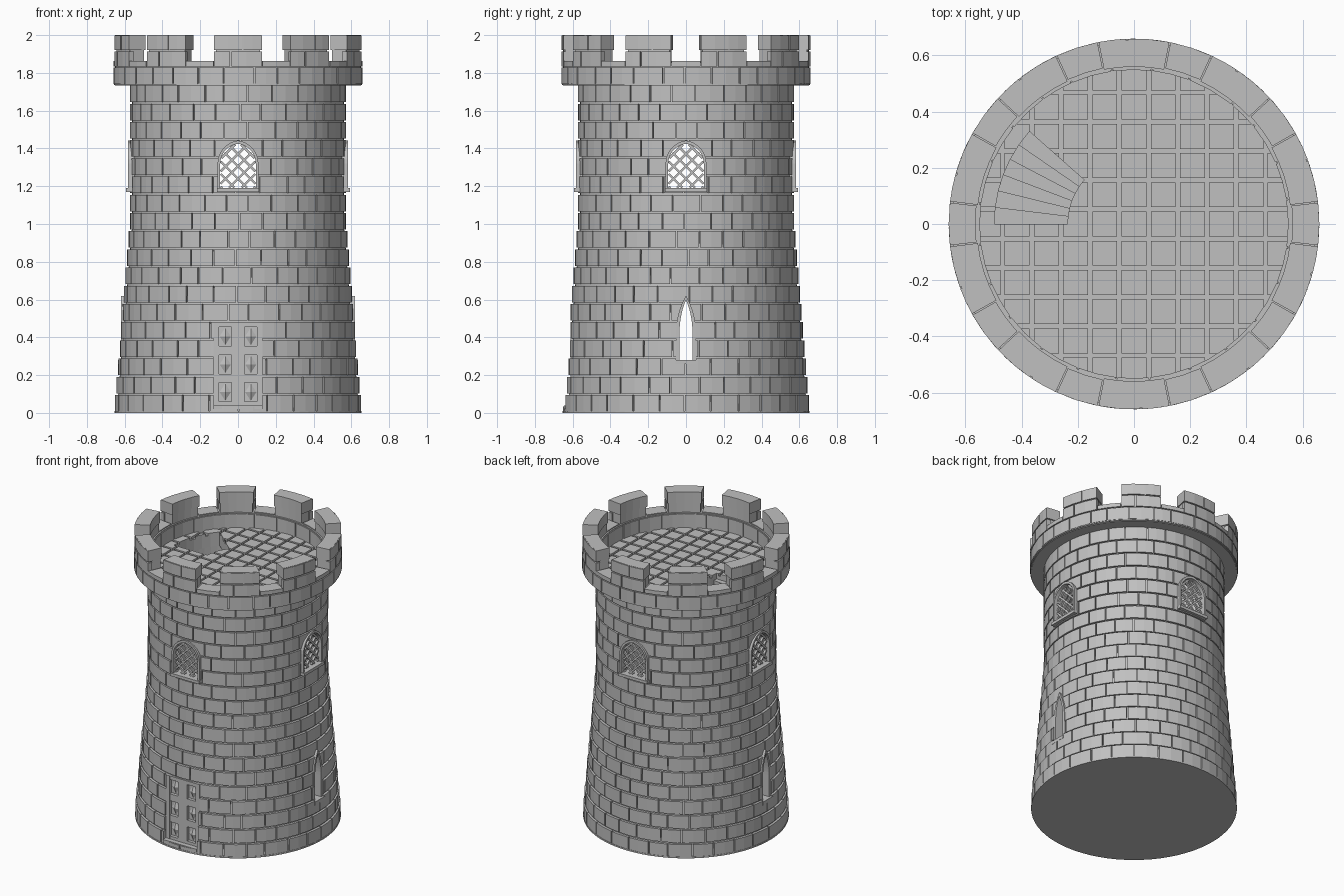
import bpy, bmesh, math, random
from mathutils import Matrix, Vector

random.seed(4)
cube = bpy.data.objects.get("Cube")
if cube:
    bpy.data.objects.remove(cube)

stone = bpy.data.materials.new("grey_stone")
stone.use_nodes = True
GREY = (0.53, 0.53, 0.53, 1)
stone.diffuse_color = GREY
stone.node_tree.nodes["Principled BSDF"].inputs["Base Color"].default_value = GREY


def finish(bm, name, turn=0):
    bmesh.ops.recalc_face_normals(bm, faces=bm.faces)
    bm.transform(Matrix.Rotation(turn, 4, 'Z'))
    mesh = bpy.data.meshes.new(name)
    bm.to_mesh(mesh)
    bm.free()
    mesh.materials.append(stone)
    obj = bpy.data.objects.new(name, mesh)
    bpy.context.collection.objects.link(obj)
    return obj


def flat(u, v, w):
    return Vector((u, v, w))


def upright(u, v, w):
    return Vector((u, w, v))


def prism(bm, outline, lo, hi, place=flat):
    a, b = ([bm.verts.new(place(u, v, w)) for u, v in outline] for w in (lo, hi))
    bm.faces.new(a)
    bm.faces.new(b)
    for i in range(len(a)):
        bm.faces.new((a[i - 1], a[i], b[i], b[i - 1]))


def box(bm, x0, x1, y0, y1, z0, z1):
    prism(bm, [(x0, y0), (x1, y0), (x1, y1), (x0, y1)], z0, z1)


def loops(bm, rings):
    """Skin a closed chain of equal vertex loops."""
    rings = [[bm.verts.new(p) for p in r] for r in rings]
    for j in range(len(rings)):
        a, b = rings[j - 1], rings[j]
        for i in range(len(a)):
            bm.faces.new((a[i - 1], a[i], b[i], b[i - 1]))


def lathe(bm, profile, n=72):
    loops(bm, [[(r * math.cos(math.tau * i / n), r * math.sin(math.tau * i / n), z)
                for i in range(n)] for r, z in profile])


def arc_block(bm, r0, r1, a0, a1, z0, z1, segs=2):
    angles = [a0 + (a1 - a0) * i / segs for i in range(segs + 1)]
    outline = [(r1 * math.cos(a), r1 * math.sin(a)) for a in angles]
    outline += [(r0 * math.cos(a), r0 * math.sin(a)) for a in reversed(angles)]
    prism(bm, outline, z0, z1)


def course(bm, r0, r1, z0, z1, n, shift=0.0, gap=0.012):
    step = math.tau / n
    joints = [(i + shift + random.uniform(-.13, .13)) * step for i in range(n)]
    joints.append(joints[0] + math.tau)
    for a, b in zip(joints, joints[1:]):
        arc_block(bm, r0, r1, a + gap / 2, b - gap / 2, z0, z1)


def arch(w, z0, spring, top, n=8):
    """Pointed arch outline in the x-z plane."""
    h = top - spring
    rad = (w * w + h * h) / (2 * w)
    end = math.asin(min(1, h / rad))
    side = [(w - rad + rad * math.cos(end * i / n), spring + rad * math.sin(end * i / n))
            for i in range(n)]
    return [(w, z0)] + side + [(0, top)] + [(-x, z) for x, z in reversed(side)] + [(-w, z0)]


def boolean(obj, other, op='DIFFERENCE'):
    mod = obj.modifiers.new("cut", 'BOOLEAN')
    mod.operation, mod.solver, mod.object = op, 'EXACT', other
    bpy.context.view_layer.objects.active = obj
    bpy.ops.object.modifier_apply(modifier=mod.name)


WINDOW_OUT, WINDOW_IN = (.108, 1.175, 1.32, 1.442), (.094, 1.19, 1.32, 1.425)
SLIT_OUT, SLIT_IN = (.052, .262, .43, .62), (.034, .28, .43, .598)
QUARTERS = [math.pi / 2 * i for i in range(4)]
ROWS, WALL_TOP = 18, 1.735


def wall_radius(z):
    return .573 + .082 * max(0, 1 - z)


# Tower wall: hollow mortar core with staggered brick courses
bm = bmesh.new()
outer = [(wall_radius(z) - .013, z) for z in (0, 1, WALL_TOP)]
lathe(bm, outer + [(.5, WALL_TOP), (.5, 0)])
core = finish(bm, "wall_core")

bm = bmesh.new()
pitch = WALL_TOP / ROWS
for i in range(ROWS):
    r = wall_radius((i + .5) * pitch)
    course(bm, r - .035, r, i * pitch + .007, (i + 1) * pitch - .002, 28, i % 2 / 2)
bricks = finish(bm, "wall_bricks")

# Openings for windows, arrow slits and door
cutter = bmesh.new()
for i, turn in enumerate(QUARTERS):
    part = bmesh.new()
    prism(part, arch(*WINDOW_OUT), -.8, -.42, upright)
    if i % 2:
        prism(part, arch(*SLIT_OUT), -.8, -.42, upright)
    if i == 0:
        box(part, -.13, .13, -.8, -.575, .035, .48)
    part.transform(Matrix.Rotation(turn, 4, 'Z'))
    temp = bpy.data.meshes.new("temp")
    part.to_mesh(temp)
    part.free()
    cutter.from_mesh(temp)
    bpy.data.meshes.remove(temp)
openings = finish(cutter, "openings_cutter")
for obj in (core, bricks):
    boolean(obj, openings)
bpy.data.objects.remove(openings)


def frame(bm, big, small, y0, y1):
    a, b = arch(*big), arch(*small)
    loops(bm, [[upright(u, v, y) for u, v in pts]
               for pts, y in ((a, y0), (b, y0), (b, y1), (a, y1))])


def inside(x, z):
    w, z0, spring, top = WINDOW_IN
    h = top - spring
    rad = (w * w + h * h) / (2 * w)
    return z >= z0 and abs(x) <= w and (z < spring or math.hypot(abs(x) - w + rad, z - spring) <= rad)


def lattice(bm):
    d, half = math.sqrt(.5), .006
    for sign in (1, -1):
        for k in range(-4, 5):
            # Walk along a diagonal and keep the stretch inside the arch
            line = [(t * .004, 1.305 + k * .066 + sign * t * .004) for t in range(-40, 41)]
            hits = [p for p in line if inside(*p)]
            if len(hits) > 2:
                (x0, z0), (x1, z1) = hits[0], hits[-1]
                ox, oz = -sign * d * half, d * half
                prism(bm, [(x0 + ox, z0 + oz), (x1 + ox, z1 + oz), (x1 - ox, z1 - oz),
                           (x0 - ox, z0 - oz)], -.56, -.545, upright)


# Latticed windows on four sides, arrow slits on two
for i, turn in enumerate(QUARTERS):
    bm = bmesh.new()
    frame(bm, WINDOW_OUT, WINDOW_IN, -.582, -.495)
    box(bm, -.112, .112, -.592, -.5, 1.17, 1.19)
    lattice(bm)
    finish(bm, f"window_{i}", turn)
    if i % 2:
        bm = bmesh.new()
        frame(bm, SLIT_OUT, SLIT_IN, -.62, -.495)
        box(bm, -.056, .056, -.635, -.5, .258, .28)
        finish(bm, f"arrow_slit_{i}", turn)

# Door with six sunken panels, each holding a raised diamond
bm = bmesh.new()
box(bm, -.13, .13, -.59, -.57, .035, .48)
for x0, x1 in ((-.13, -.1), (-.035, .035), (.1, .13)):
    box(bm, x0, x1, -.612, -.585, .035, .48)
for z0, z1 in ((.035, .06), (.16, .207), (.307, .355), (.455, .48)):
    box(bm, -.13, .13, -.6115, -.585, z0, z1)
for x in (-.0675, .0675):
    for z in (.11, .257, .405):
        rim = [bm.verts.new((x + u, -.59, z + v))
               for u, v in ((-.03, 0), (0, -.046), (.03, 0), (0, .046))]
        tip = bm.verts.new((x, -.606, z))
        for j in range(4):
            bm.faces.new((rim[j - 1], rim[j], tip))
box(bm, -.13, .13, -.645, -.58, .02, .04)
finish(bm, "door")

# Ground floor
bm = bmesh.new()
bmesh.ops.create_cone(bm, cap_ends=True, segments=72, radius1=.653, radius2=.653,
                      depth=.01, matrix=Matrix.Translation((0, 0, .005)))
finish(bm, "ground_floor")

# Parapet ring
bm = bmesh.new()
lathe(bm, [(.555, 1.732), (.65, 1.732), (.65, 1.855), (.555, 1.855)])
course(bm, .63, .66, 1.742, 1.828, 30)
course(bm, .549, .57, 1.742, 1.85, 24, .5)
lathe(bm, [(.56, 1.736), (.657, 1.736), (.657, 1.745), (.56, 1.745)])
finish(bm, "parapet")

# Ten merlons with crenel sills between them
bm = bmesh.new()
MERLON, CRENEL = math.radians(11), math.radians(6.6)
for i in range(10):
    mid = math.pi / 2 + math.tau * i / 10
    arc_block(bm, .565, .65, mid - MERLON + .012, mid + MERLON - .012, 1.85, 1.99, 4)
    arc_block(bm, .56, .655, mid - MERLON, mid + MERLON, 1.922, 2.0, 4)
    for z0, z1, split in ((1.835, 1.914, -.3), (1.922, 1.998, .2)):
        joint = mid + split * MERLON
        arc_block(bm, .63, .66, mid - MERLON, joint - .006, z0, z1)
        arc_block(bm, .63, .66, joint + .006, mid + MERLON, z0, z1)
    gap = mid + math.tau / 20
    arc_block(bm, .565, .66, gap - CRENEL, gap + CRENEL, 1.835, 1.862)
finish(bm, "merlons")

# Roof deck of square tiles, trimmed round, with a stair hatch
bm = bmesh.new()
bmesh.ops.create_cone(bm, cap_ends=True, segments=72, radius1=.557, radius2=.557,
                      depth=.08, matrix=Matrix.Translation((0, 0, 1.698)))
deck = finish(bm, "roof_deck")
bm = bmesh.new()
STEP, HALF = .104, .0443
for i in range(-5, 6):
    for j in range(-5, 6):
        x, y = i * STEP, j * STEP
        if math.hypot(max(0, abs(x) - HALF), max(0, abs(y) - HALF)) < .54:
            box(bm, x - HALF, x + HALF, y - HALF, y + HALF, 1.725, 1.755)
tiles = finish(bm, "roof_tiles")
bm = bmesh.new()
bmesh.ops.create_cone(bm, cap_ends=True, segments=72, radius1=.553, radius2=.553,
                      depth=.4, matrix=Matrix.Translation((0, 0, 1.7)))
trim = finish(bm, "trim_cutter")
boolean(tiles, trim, 'INTERSECT')
bm = bmesh.new()
HATCH = math.radians(138.5)
arc_block(bm, .237, .497, HATCH, math.pi, 1.5, 1.9, 6)
hatch = finish(bm, "hatch_cutter")
boolean(deck, hatch)
boolean(tiles, hatch)
for helper in (trim, hatch):
    bpy.data.objects.remove(helper)

# Winding steps below the hatch
bm = bmesh.new()
turn = (math.pi - HATCH) / 6
for i in range(6):
    a, top = math.pi - i * turn, 1.715 - i * .045
    arc_block(bm, .235, .499, a - turn, a, top - .07, top, 1)
finish(bm, "stair_steps")
